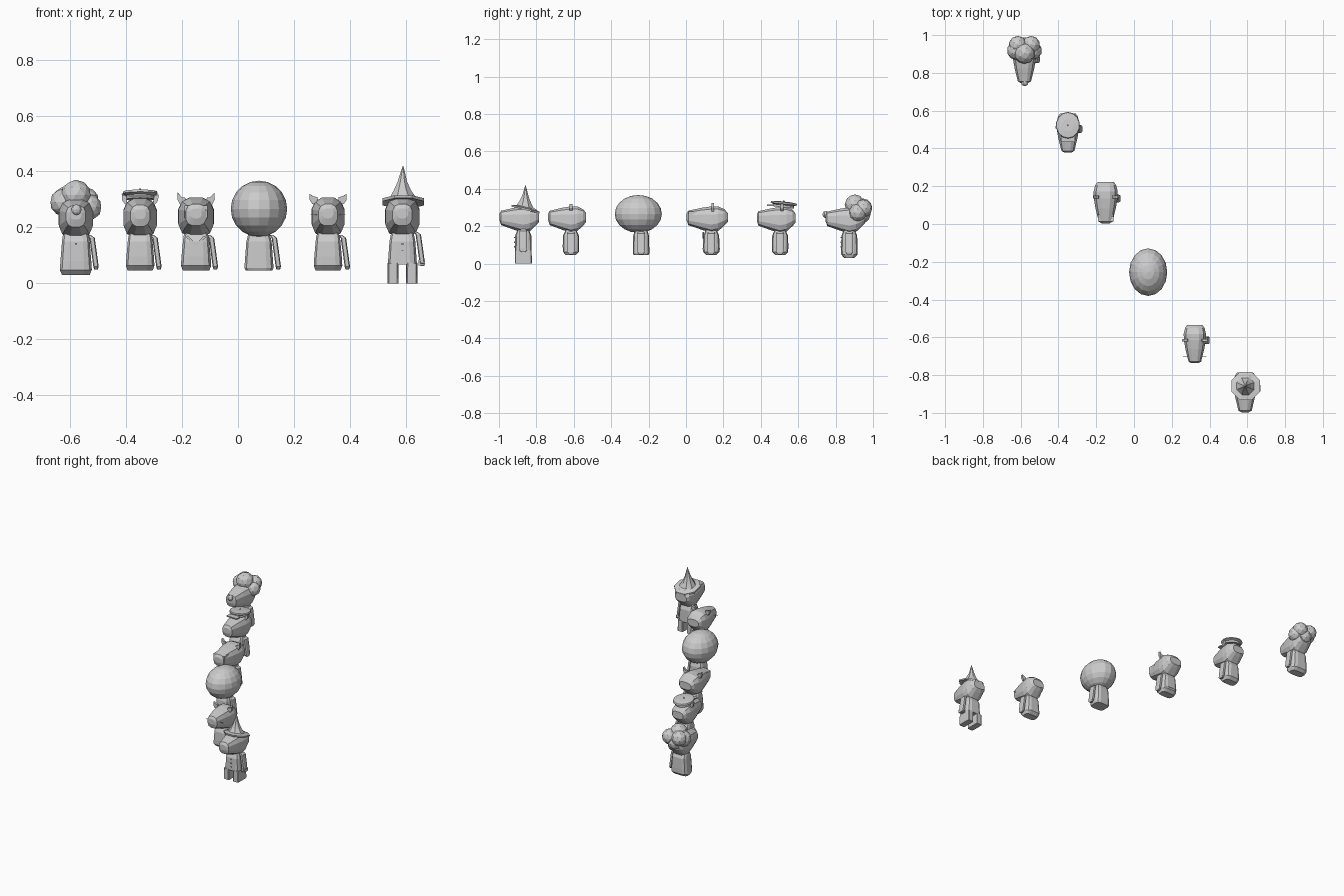
import bpy, bmesh, math
from mathutils import Vector, Matrix

if "Cube" in bpy.data.objects:
    bpy.data.objects.remove(bpy.data.objects["Cube"])


def finish(bm, name):
    bmesh.ops.recalc_face_normals(bm, faces=bm.faces)
    me = bpy.data.meshes.new(name)
    bm.to_mesh(me)
    bm.free()
    ob = bpy.data.objects.new(name, me)
    bpy.context.collection.objects.link(ob)
    return ob


def loft(name, rings, n=12, power=3.0, off=0.5):
    """rings: (centre, half vector u, half vector v); joins rounded-box sections."""
    bm = bmesh.new()
    loops = []
    for c, u, v in rings:
        loop = []
        for i in range(n):
            a = 2 * math.pi * (i + off) / n
            ca, sa = math.cos(a), math.sin(a)
            p = math.copysign(abs(ca) ** (2 / power), ca)
            q = math.copysign(abs(sa) ** (2 / power), sa)
            loop.append(bm.verts.new(Vector(c) + Vector(u) * p + Vector(v) * q))
        loops.append(loop)
    for a, b in zip(loops, loops[1:]):
        for i in range(n):
            j = (i + 1) % n
            bm.faces.new((a[i], a[j], b[j], b[i]))
    bm.faces.new(loops[0])
    bm.faces.new(loops[-1])
    return finish(bm, name)


def upright(name, x, y, rows, n=12, power=4.0):
    """rows: (z, half width, half depth)"""
    return loft(name, [((x, y, z), (w, 0, 0), (0, d, 0)) for z, w, d in rows], n, power)


def box(name, x, y, z, sx, sy, sz, rot=None):
    bm = bmesh.new()
    bmesh.ops.create_cube(bm, size=1)
    bm.transform(Matrix.Translation((x, y, z)) @ (rot or Matrix()) @ Matrix.Diagonal((sx, sy, sz, 1)))
    return finish(bm, name)


def ball(name, x, y, z, rx, ry, rz, seg=16, rings=10):
    bm = bmesh.new()
    bmesh.ops.create_uvsphere(bm, u_segments=seg, v_segments=rings, radius=1)
    bm.transform(Matrix.Translation((x, y, z)) @ Matrix.Diagonal((rx, ry, rz, 1)))
    return finish(bm, name)


def puff(name, x, y, z, r):
    bm = bmesh.new()
    bmesh.ops.create_icosphere(bm, subdivisions=2, radius=r)
    bm.transform(Matrix.Translation((x, y, z)))
    return finish(bm, name)


def head(x, y, dz=0.0, s=1.0):
    rows = [(-.127, .020, .232, .268), (-.118, .036, .205, .284), (-.05, .053, .180, .300),
            (.0, .062, .163, .308), (.035, .063, .172, .308), (.068, .055, .203, .292),
            (.085, .042, .222, .270)]
    loft("head", [((x, y + a * s, (lo + hi) / 2 + dz), (w * s, 0, 0), (0, 0, (hi - lo) / 2))
                  for a, w, lo, hi in rows], 12, 2.7)


def torso(x, y, bottom=.045, w=.05):
    upright("torso", x, y, [(bottom, w * .9, .026), (bottom + .018, w * 1.04, .044),
                            (bottom + .05, w, .045), (.15, w * .9, .043),
                            (.17, w * .85, .034), (.19, w * .6, .028)])


def arm(x, y, dz=0.0):
    rows = [(.045, .172, .007, .014), (.055, .162, .010, .021), (.063, .105, .010, .021),
            (.069, .060, .010, .020), (.069, .050, .007, .012)]
    loft("arm", [((x + a, y, z + dz), (w, 0, 0), (0, d, 0)) for a, z, w, d in rows], 8, 4)


def ears(x, y, outline, t=.014):
    for sgn in (-1, 1):
        bm = bmesh.new()
        front = [bm.verts.new((x + sgn * a, y - t / 2, z)) for a, z in outline]
        back = [bm.verts.new((x + sgn * a * .99, y + t / 2, z)) for a, z in outline]
        bm.faces.new(front)
        bm.faces.new(back)
        k = len(outline)
        for i in range(k):
            j = (i + 1) % k
            bm.faces.new((front[i], front[j], back[j], back[i]))
        finish(bm, "ear")


LEAF = [(.036, .290), (.038, .308), (.052, .311), (.067, .320), (.066, .298), (.056, .283)]

# Figure with curly wig and round nose
x, y = -.58, .873
head(x, y, -.005)
torso(x, y, .03, .056)
arm(x + .003, y)
ball("nose", x + .002, y - .127, .263, .019, .016, .019, 10, 6)
for dx, dy, z, r in [(-.043, .045, .290, .050), (.045, .045, .272, .048), (0, .03, .315, .055),
                     (-.035, .075, .300, .048), (.035, .075, .295, .048), (0, .065, .265, .05)]:
    puff("wig_curl", x + dx, y + dy, z, r)

# Figure with flat peaked cap
x, y = -.35, .503
head(x, y, -.003, .98)
torso(x, y)
arm(x - .002, y)
ears(x, y + .01, [(.045, .28), (.05, .312), (.066, .318), (.064, .295), (.054, .283)])
tilt = .12
loft("cap", [((x, y + .02, z), (r, 0, 0), (0, r * 1.1, -r * tilt))
             for z, r in [(.300, .050), (.313, .050), (.320, .064), (.328, .061), (.332, .030)]], 14, 2)
box("cap_peak", x, y - .052, .312, .075, .034, .007)
upright("cap_button", x, y + .02, [(.328, .004, .004), (.340, .002, .002)], 6, 2)

# Masked figure with collar and belt
x, y = -.15, .135
head(x, y, 0, 1.04)
torso(x, y, .045, .053)
arm(x, y)
ears(x, y + .008, [(.034, .295), (.04, .306), (.05, .307), (.066, .324), (.067, .300), (.057, .28)])
box("mask", x, y - .098, .256, .082, .045, .045)
upright("belt", x, y, [(.075, .0535, .0465), (.083, .0535, .0465)])
for sgn in (-1, 1):
    box("collar", x + sgn * .016, y - .043, .152, .045, .006, .008, Matrix.Rotation(-sgn * .75, 4, 'Y'))

# Figure under a large ball helmet
x, y = .075, -.24
upright("torso", x, y, [(.045, .048, .040), (.055, .053, .045), (.15, .046, .043), (.19, .035, .03)])
arm(x, y)
ball("helmet", x, y - .015, .266, .101, .126, .101)

# Plain figure with leaf ears and whiskers
x, y = .322, -.615
head(x, y, 0, .96)
torso(x, y)
arm(x, y)
ears(x, y, LEAF)
box("whisker", x, y - .088, .245, .125, .002, .002)

# Figure with pointed hat and long split robe
x, y = .588, -.87
head(x, y)
upright("robe", x, y, [(.068, .053, .045), (.15, .047, .044), (.175, .042, .034), (.19, .03, .028)])
for sgn in (-1, 1):
    upright("robe_leg", x + sgn * .0335, y, [(0, .0205, .046), (.072, .0200, .0455)], 12, 8)
arm(x + .002, y, .012)
box("hand", x + .069, y, .074, .024, .034, .02)
hat = [(.292, .050, 0), (.286, .080, .005), (.296, .081, .005), (.303, .050, .003), (.330, .033, 0),
       (.360, .019, 0), (.390, .010, .002), (.420, .001, .004)]
loft("pointed_hat", [((x + dx * .6, y + .012, z), (r, 0, 0), (0, r, -r * .25))
                     for z, r, dx in hat], 8, 2, .5)

# Coat buttons on the first and last figures
for bx, by, d in ((-.58, .873, .045), (.588, -.87, .046)):
    for z in (.09, .115, .14):
        box("button", bx, by - d, z, .007, .006, .007)
